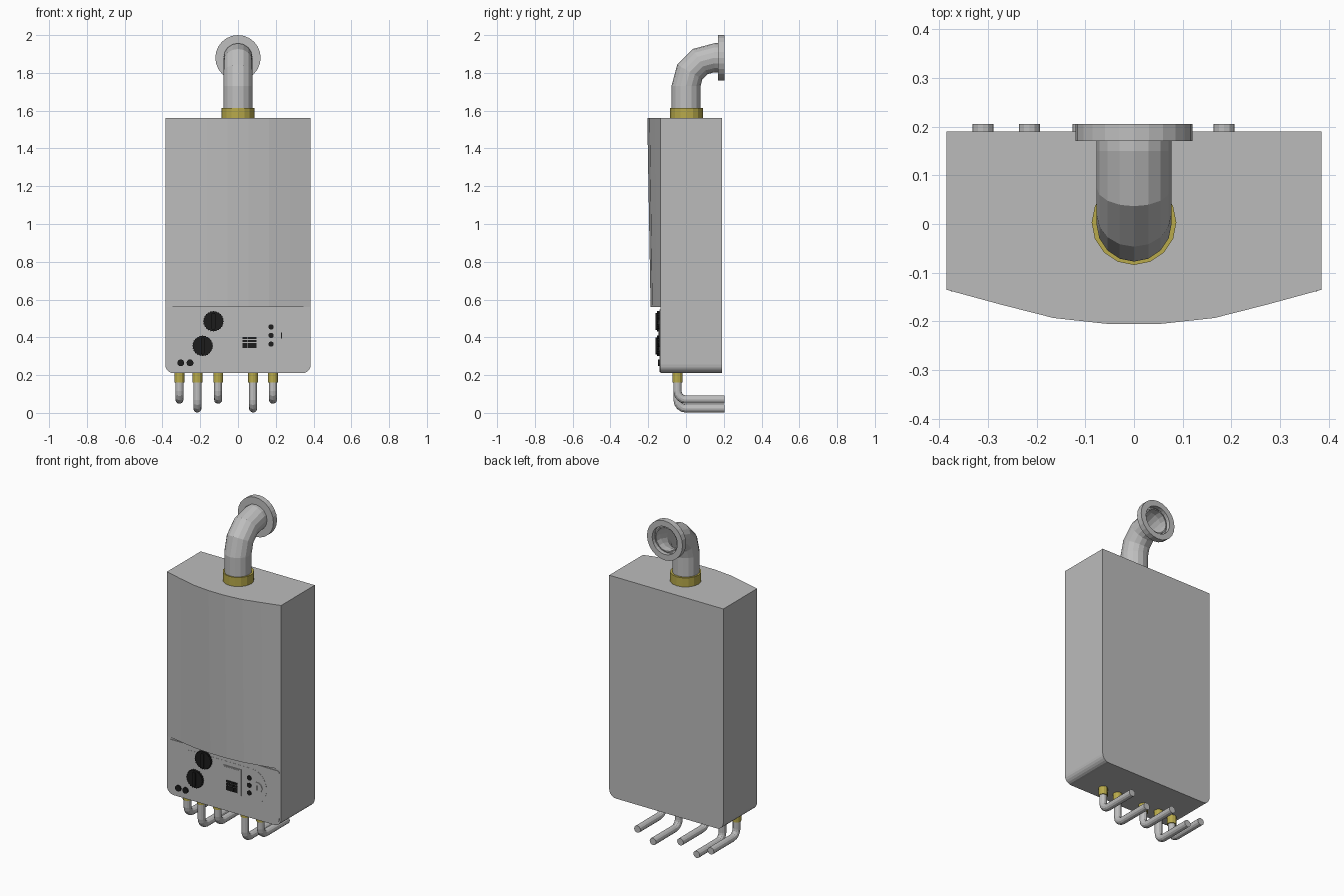
import bpy, bmesh
from math import sin, cos, pi, radians

if "Cube" in bpy.data.objects:
    bpy.data.objects.remove(bpy.data.objects["Cube"])


def material(name, rgb):
    m = bpy.data.materials.new(name)
    m.diffuse_color = (*rgb, 1)
    m.use_nodes = True
    m.node_tree.nodes["Principled BSDF"].inputs["Base Color"].default_value = m.diffuse_color
    return m


GREY = material("casing grey", (0.5, 0.5, 0.5))
PIPE = material("pipe grey", (0.52, 0.52, 0.52))
BRASS = material("brass", (0.48, 0.40, 0.07))
BLACK = material("black plastic", (0.012, 0.012, 0.012))


def finish(name, bm, mat):
    bmesh.ops.recalc_face_normals(bm, faces=bm.faces)
    me = bpy.data.meshes.new(name)
    bm.to_mesh(me)
    bm.free()
    me.materials.append(mat)
    ob = bpy.data.objects.new(name, me)
    bpy.context.collection.objects.link(ob)
    return ob


def loft(name, loops, mat, caps=True):
    """Skin a list of equal-length point loops."""
    bm = bmesh.new()
    rows = [[bm.verts.new(p) for p in loop] for loop in loops]
    n = len(rows[0])
    for a, b in zip(rows, rows[1:]):
        for i in range(n):
            j = (i + 1) % n
            bm.faces.new((a[i], a[j], b[j], b[i]))
    if caps:
        bm.faces.new(rows[0])
        bm.faces.new(rows[-1])
    return finish(name, bm, mat)


def prism(name, outline, y0, y1, mat):
    """Extrude an x-z outline along y."""
    return loft(name, [[(x, y, z) for x, z in outline] for y in (y0, y1)], mat)


def rings(name, x, path, mat, sides=16, caps=True):
    """Skin circles (y, z, heading, radius); heading 0 is up, pi/2 is +y."""
    loops = []
    for y, z, a, r in path:
        angles = [2 * pi * i / sides for i in range(sides)]
        loops.append([(x + r * cos(t), y + r * sin(t) * cos(a),
                       z - r * sin(t) * sin(a)) for t in angles])
    return loft(name, loops, mat, caps)


def rounded(x0, x1, z0, z1, rb, rt, n=5):
    """Rectangle with separate bottom and top corner radii."""
    pts = []
    for cx, cz, r, start in ((x1, z1, rt, 0), (x0, z1, rt, 90),
                             (x0, z0, rb, 180), (x1, z0, rb, 270)):
        if r == 0:
            pts.append((cx, cz))
            continue
        ox = cx - r if cx == x1 else cx + r
        oz = cz - r if cz == z1 else cz + r
        for i in range(n + 1):
            a = radians(start + 90 * i / n)
            pts.append((ox + r * cos(a), oz + r * sin(a)))
    return pts


def disc(cx, cz, r, n=20):
    return [(cx + r * cos(2 * pi * i / n), cz + r * sin(2 * pi * i / n)) for i in range(n)]


# Casing with rounded lower corners
FRONT = -0.135
prism("casing", rounded(-0.385, 0.385, 0.21, 1.56, 0.045, 0), FRONT, 0.19, GREY)

# Bowed front cover, slightly shallower at its bottom edge
bow = [(-0.385, 0), (-0.275, 0.03), (-0.165, 0.058), (-0.055, 0.07)]
bow += [(-x, d) for x, d in reversed(bow)]
loft("front_cover", [[(x, FRONT - d * k, z) for x, d in bow]
                     for z, k in ((0.56, 0.75), (1.56, 1.0))], GREY)

# Control panel plate and its raised oval field
prism("control_panel", rounded(-0.376, 0.376, 0.216, 0.547, 0.045, 0.015),
      FRONT, FRONT - 0.004, GREY)
P = FRONT - 0.004
prism("control_field", rounded(-0.32, 0.29, 0.305, 0.515, 0.1, 0.1, 8), P, P - 0.001, GREY)
P -= 0.001

# Ribbed dials with a grip bar
for i, (x, z) in enumerate(((-0.13, 0.485), (-0.187, 0.355))):
    rim = [(x + r * cos(pi * k / 24), z + r * sin(pi * k / 24))
           for k in range(48) for r in ((0.055, 0.051)[k % 2],)]
    prism(f"dial_{i}", rim, P, P - 0.014, BLACK)
    prism(f"dial_grip_{i}", rounded(x - 0.01, x + 0.01, z - 0.045, z + 0.045, 0.008, 0.008, 3),
          P - 0.014, P - 0.022, BLACK)

# Small push buttons and indicator lamps
for i, x in enumerate((-0.303, -0.254)):
    prism(f"push_button_{i}", disc(x, 0.265, 0.018), P + 0.001, P - 0.008, BLACK)
for i, z in enumerate((0.455, 0.41, 0.364)):
    prism(f"indicator_{i}", disc(0.175, z, 0.014), P, P - 0.005, BLACK)

# Round key switch with slot
prism("key_switch", disc(0.23, 0.41, 0.032, 24), P, P - 0.004, GREY)
prism("key_slot", rounded(0.228, 0.232, 0.395, 0.425, 0, 0), P - 0.004, P - 0.005, BLACK)

# Display unit: frame, screen and rows of keys
prism("display_frame", rounded(0.0, 0.12, 0.33, 0.49, 0, 0), P, P - 0.004, GREY)
prism("display_screen", rounded(0.008, 0.112, 0.415, 0.484, 0, 0), P - 0.004, P - 0.006, GREY)
for row, (z0, z1) in enumerate(((0.343, 0.37), (0.374, 0.386), (0.39, 0.403))):
    for col in range(3):
        x = 0.024 + 0.0255 * col
        prism(f"key_{row}_{col}", rounded(x, x + 0.024, z0, z1, 0, 0), P - 0.004, P - 0.008, BLACK)

# Flue: hollow elbow, brass collar and wall flange
R, CY, CZ = 0.15, 0.15, 1.73
bend = [(CY - R * cos(a), CZ + R * sin(a), a) for a in (0, pi / 6, pi / 3, pi / 2)]
line = [(0, 1.56, 0)] + bend + [(0.19, 1.88, pi / 2)]
rings("flue_elbow", 0, [(*p, 0.077) for p in line]
      + [(*p, 0.07) for p in reversed(line[1:])], PIPE)
rings("flue_collar", 0, [(0.003, 1.555, 0, 0.087), (0.003, 1.615, 0, 0.087)], BRASS)
rings("wall_flange", 0, [(y, 1.88, pi / 2, r) for y, r in
      ((0.17, 0.074), (0.17, 0.12), (0.205, 0.12), (0.205, 0.085), (0.18, 0.085), (0.18, 0.074))],
      PIPE, 24, caps=False)

# Water and gas pipes: two drop lower than the other three
r, PY = 0.045, -0.045
for i, (x, z) in enumerate(((-0.31, 0.07), (-0.215, 0.023), (-0.105, 0.07),
                            (0.08, 0.023), (0.185, 0.07))):
    path = [(PY, 0.18, pi)]
    for k in range(5):
        a = pi - k * pi / 8
        path.append((PY + r + r * cos(a), z + r - r * sin(a), a))
    path.append((0.205, z, pi / 2))
    rings(f"pipe_{i}", x, [(*p, 0.0215) for p in path], PIPE, 12)
    rings(f"pipe_fitting_{i}", x, [(PY, 0.16, 0, 0.026), (PY, 0.215, 0, 0.026)], BRASS, 12)
